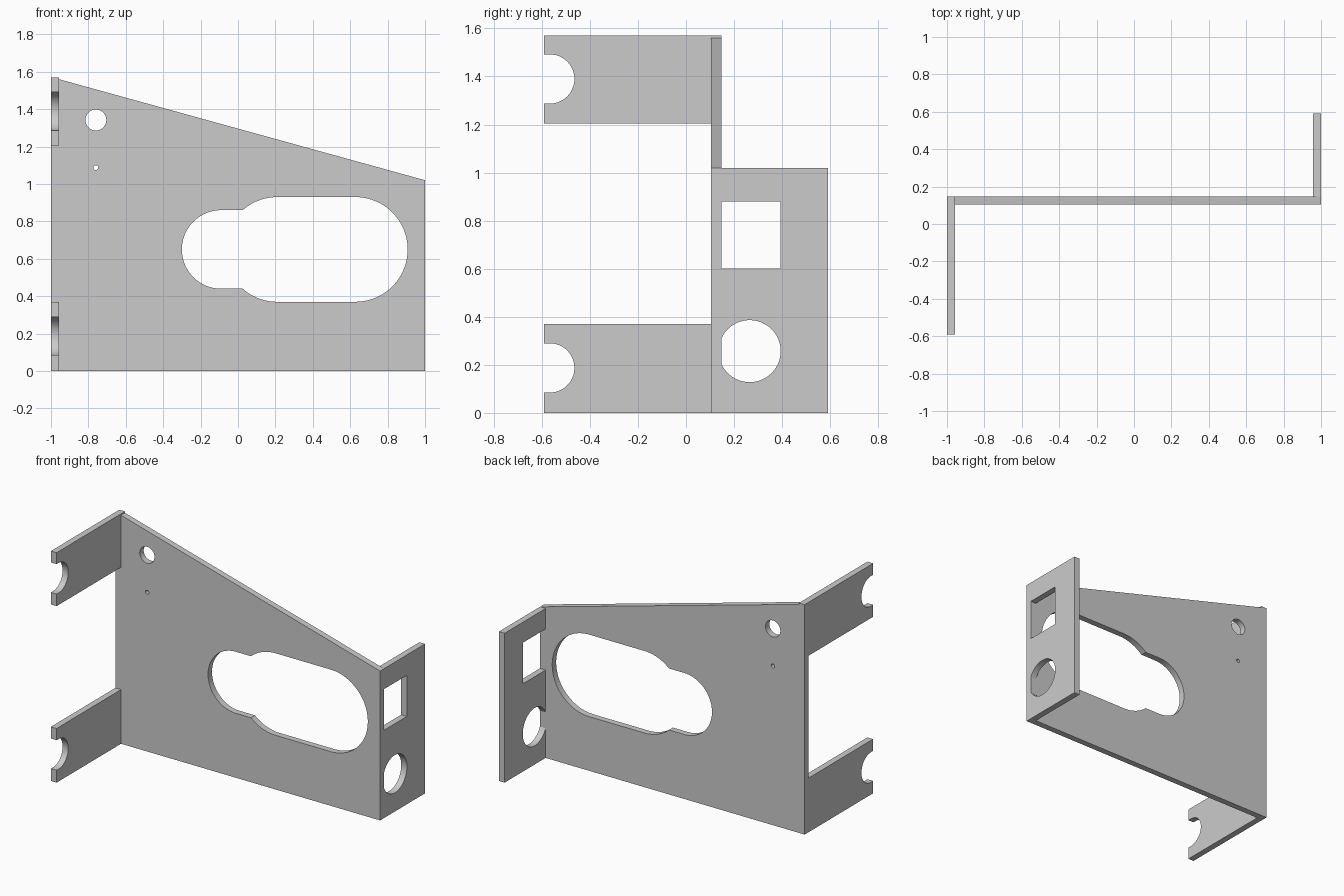
import bpy, bmesh, math

if "Cube" in bpy.data.objects:
    bpy.data.objects.remove(bpy.data.objects["Cube"])

T = 0.043                      # sheet thickness
PLATE_Y0, PLATE_Y1 = 0.105, 0.148
DEPTH = 0.59


def arc(cx, cz, r, a0, a1, n=48):
    """Points along an arc, angles in degrees."""
    return [(cx + r * math.cos(math.radians(a0 + (a1 - a0) * i / n)),
             cz + r * math.sin(math.radians(a0 + (a1 - a0) * i / n)))
            for i in range(n + 1)]


def circle(cx, cz, r, n=64):
    return arc(cx, cz, r, 0, 360, n)[:-1]


def sheet(name, loops, axis, start, thickness):
    """Fill outline and hole loops, then extrude along the x or y axis."""
    bm = bmesh.new()
    edges = []
    for loop in loops:
        vs = [bm.verts.new((start, u, z) if axis == 'x' else (u, start, z))
              for u, z in loop]
        edges += [bm.edges.new((v, vs[(i + 1) % len(vs)])) for i, v in enumerate(vs)]
    normal = (1, 0, 0) if axis == 'x' else (0, 1, 0)
    bmesh.ops.triangle_fill(bm, edges=edges, use_beauty=True, normal=normal)
    res = bmesh.ops.extrude_face_region(bm, geom=bm.faces[:], use_keep_orig=True)
    top = [g for g in res['geom'] if isinstance(g, bmesh.types.BMVert)]
    bmesh.ops.translate(bm, verts=top, vec=[c * thickness for c in normal])
    bmesh.ops.recalc_face_normals(bm, faces=bm.faces[:])
    mesh = bpy.data.meshes.new(name)
    bm.to_mesh(mesh)
    bm.free()
    mesh.shade_smooth()
    mesh.set_sharp_from_angle(angle=math.radians(30))
    obj = bpy.data.objects.new(name, mesh)
    bpy.context.collection.objects.link(obj)
    return obj


# Sloped main plate with stepped slot and two round holes
outline = [(-1, 0), (1, 0), (1, 1.02), (-1 + T, 1.56), (-1 + T, 1.57), (-1, 1.57)]
R, r, cz = 0.28, 0.21, 0.65
step = math.degrees(math.asin(r / R))
slot = (arc(-0.09, cz, r, 90, 270)
        + arc(0.21, cz, R, 180 + step, 270, 16)
        + arc(0.627, cz, R, -90, 90)
        + arc(0.21, cz, R, 90, 180 - step, 16))
sheet("main_plate",
      [outline, slot, circle(-0.76, 1.342, 0.056), circle(-0.76, 1.087, 0.013, 32)],
      'y', PLATE_Y0, PLATE_Y1 - PLATE_Y0)

# Two front arms with open round notches
for name, z0, z1 in (("lower_arm", 0, 0.37), ("upper_arm", 1.205, 1.57)):
    mid = (z0 + z1) / 2 + 0.002
    notch = arc(-0.567, mid, 0.1025, 90, -90)
    profile = ([(-DEPTH, z0), (PLATE_Y0, z0), (PLATE_Y0, z1), (-DEPTH, z1),
                (-DEPTH, mid + 0.1025)] + notch + [(-DEPTH, mid - 0.1025)])
    sheet(name, [profile], 'x', -1, T)

# Rear flange: square and round openings run up to the main plate
cy, hz, hr = 0.265, 0.257, 0.129
a = math.degrees(math.acos((PLATE_Y1 - cy) / hr))
profile = ([(PLATE_Y1, 0), (DEPTH, 0), (DEPTH, 1.02), (PLATE_Y1, 1.02),
            (PLATE_Y1, 0.88), (0.393, 0.88), (0.393, 0.60), (PLATE_Y1, 0.60)]
           + arc(cy, hz, hr, a, -a, 60))
sheet("rear_flange", [profile], 'x', 1 - T, T)
